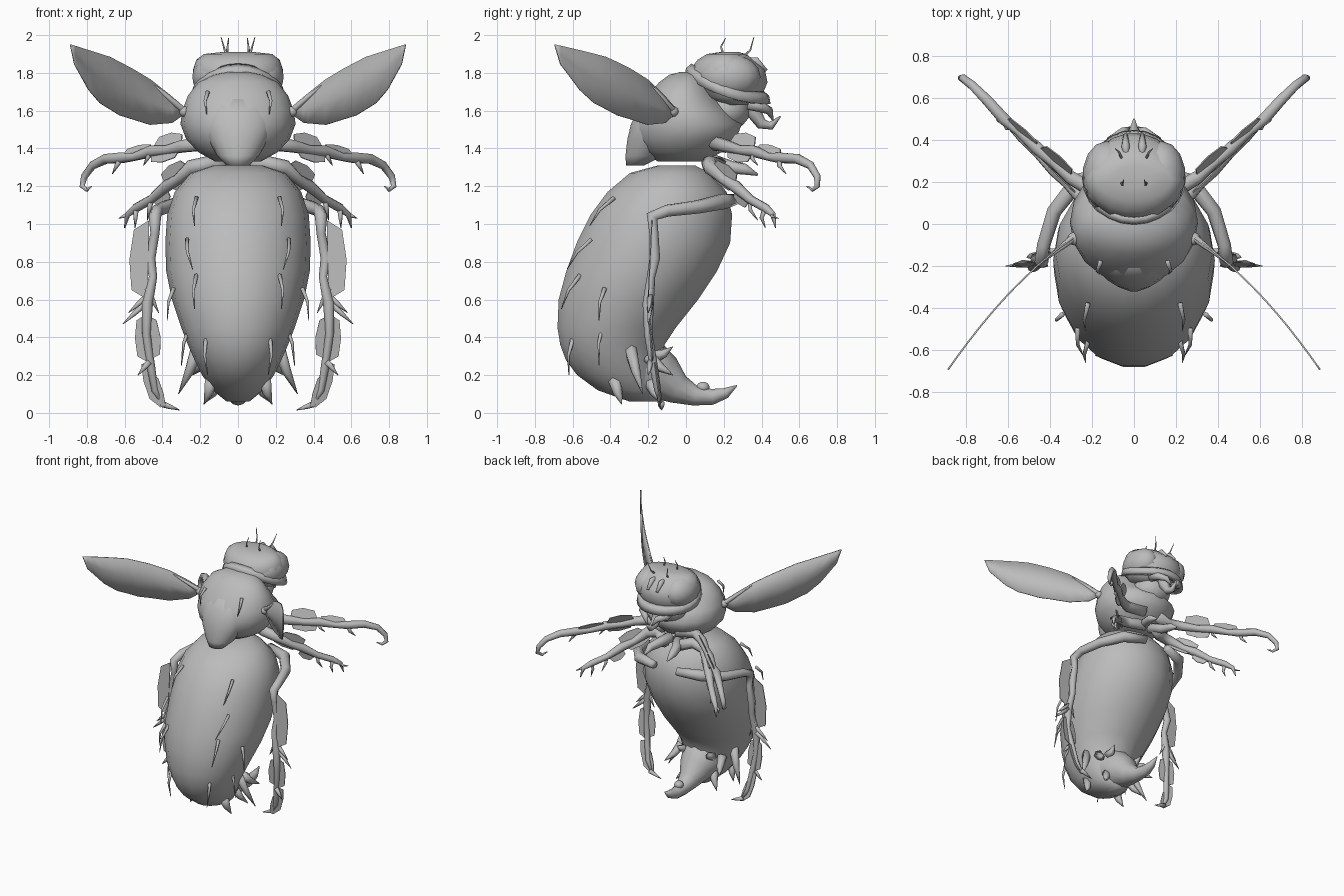
import bpy, bmesh, math
from mathutils import Vector, Quaternion

grey = bpy.data.materials.new("shell_grey")
grey.diffuse_color = (0.5, 0.5, 0.5, 1)


def finish(name, bm, smooth=True):
    bmesh.ops.recalc_face_normals(bm, faces=bm.faces)
    me = bpy.data.meshes.new(name)
    bm.to_mesh(me)
    bm.free()
    me.materials.append(grey)
    for p in me.polygons:
        p.use_smooth = smooth
    ob = bpy.data.objects.new(name, me)
    bpy.context.collection.objects.link(ob)
    return ob


def skin(bm, rings):
    n = len(rings[0])
    for a, b in zip(rings, rings[1:]):
        for i in range(n):
            bm.faces.new((a[i], a[(i + 1) % n], b[(i + 1) % n], b[i]))
    bm.faces.new(rings[0])
    bm.faces.new(rings[-1])


def loft(name, rows, taper=0, n=18):
    """Stack of horizontal ovals: z, back y, front y, half width; taper narrows the front."""
    bm = bmesh.new()
    rings = []
    for z, y0, y1, w in rows:
        rings.append([bm.verts.new((w * math.cos(a) * (1 - taper * max(0, math.sin(a))),
                                    (y0 + y1) / 2 + (y1 - y0) / 2 * math.sin(a), z))
                      for a in (2 * math.pi * i / n for i in range(n))])
    skin(bm, rings)
    return finish(name, bm)


def tube(name, pts, radii, n=8):
    bm = bmesh.new()
    pts = [Vector(p) for p in pts]
    prev = Vector((0, 0, 1))
    q = Quaternion()
    rings = []
    for i, p in enumerate(pts):
        t = (pts[min(i + 1, len(pts) - 1)] - pts[max(i - 1, 0)]).normalized()
        q = prev.rotation_difference(t) @ q
        prev = t
        rings.append([bm.verts.new(p + q @ Vector((math.cos(a), math.sin(a), 0)) * radii[i])
                      for a in (2 * math.pi * k / n for k in range(n))])
    skin(bm, rings)
    return finish(name, bm)


def ball(name, loc, scale, n=14):
    bm = bmesh.new()
    bmesh.ops.create_uvsphere(bm, u_segments=n, v_segments=n // 2 + 1, radius=1)
    for v in bm.verts:
        v.co = Vector(loc) + Vector([a * b for a, b in zip(v.co, scale)])
    return finish(name, bm)


def fin(name, p, q, off):
    p, q, off = Vector(p), Vector(q), Vector(off)
    d = q - p
    bm = bmesh.new()
    bm.faces.new([bm.verts.new(c) for c in
                  (p, p + d * 0.12 + off * 0.8, p + d * 0.5 + off, p + d * 0.88 + off * 0.85, q)])
    mod = finish(name, bm, False).modifiers.new("thickness", "SOLIDIFY")
    mod.thickness, mod.offset = 0.006, 0


def spike(name, p, q, r, bow=(0, -0.02, 0)):
    p, q = Vector(p), Vector(q)
    tube(name, [p, (p + q) / 2 + Vector(bow), q], [r, r * 0.7, 0.002], 6)


# abdomen and curled tail
loft("abdomen", [(1.31, -.15, .05, .13), (1.27, -.3, .13, .25), (1.17, -.42, .22, .335),
                 (1.05, -.51, .25, .375), (.9, -.585, .24, .385), (.75, -.64, .17, .38),
                 (.6, -.68, .07, .35), (.45, -.685, -.05, .3), (.36, -.67, -.11, .265),
                 (.28, -.64, -.12, .23), (.2, -.58, -.12, .19), (.12, -.47, -.13, .135), (.06, -.3, -.15, .06)])
tube("tail", [(0, -.3, .27), (0, -.2, .23), (0, -.12, .185), (0, -.04, .125), (0, .05, .09),
              (0, .14, .085), (0, .21, .105), (0, .27, .145)],
     [.17, .16, .125, .08, .052, .042, .028, .003], 12)
ball("tail_knob", (0, .09, .135), (.035, .035, .03))

# thorax with rear shield
loft("thorax", [(1.33, -.15, .1, .12), (1.38, -.23, .19, .21), (1.45, -.28, .27, .275),
                (1.53, -.285, .3, .305), (1.6, -.255, .23, .295), (1.68, -.2, .16, .265),
                (1.75, -.145, .12, .21), (1.79, -.09, .1, .13), (1.805, -.03, .05, .05)])
loft("rear_shield", [(1.31, -.318, -.22, .06), (1.36, -.322, -.12, .11), (1.45, -.312, -.08, .16),
                     (1.53, -.293, -.04, .19), (1.6, -.258, -.02, .19), (1.67, -.205, 0, .15)])
ball("neck", (0, .2, 1.6), (.15, .14, .11))

# head
loft("head", [(1.63, .18, .36, .15), (1.67, .08, .4, .21), (1.75, .02, .435, .237),
              (1.82, .02, .42, .237), (1.87, .06, .36, .22), (1.9, .11, .32, .18),
              (1.91, .18, .28, .09)], .12)
bm = bmesh.new()
strip = []
N = 24
for i in range(N):
    a = 2 * math.pi * i / N
    c, s = math.cos(a), math.sin(a)
    c *= 1 - .12 * max(0, s)
    z = 1.665 + 0.145 * ((1 - s) / 2) ** 2
    strip.append([bm.verts.new((r * c, .22 + (r - .02) * s, z + dz))
                  for r, dz in ((.21, .04), (.24, .015), (.248, -.03), (.2, -.03))])
for i in range(N):
    a, b = strip[i], strip[(i + 1) % N]
    for k in range(4):
        bm.faces.new((a[k], b[k], b[(k + 1) % 4], a[(k + 1) % 4]))
finish("head_brim", bm)
tube("proboscis", [(0, .34, 1.66), (0, .36, 1.59), (0, .4, 1.53), (0, .45, 1.52), (0, .5, 1.57)],
     [.05, .04, .03, .022, .004])

# wing outlines (x, z), bent backwards along x
UP = [(.28, 1.615), (.37, 1.69), (.465, 1.765), (.565, 1.825), (.68, 1.885), (.885, 1.95)]
LOW = [(.28, 1.585), (.35, 1.535), (.465, 1.525), (.625, 1.575), (.73, 1.64), (.79, 1.71), (.865, 1.845), (.885, 1.94)]


def wing_y(x):
    t = (x - .28) / .61
    return -.06 - .4 * t - .24 * t * t


def edge(line, x):
    for (x0, z0), (x1, z1) in zip(line, line[1:]):
        if x <= x1 + 1e-6:
            return z0 + (z1 - z0) * (x - x0) / (x1 - x0)
    return line[-1][1]


for s, side in ((1, "right"), (-1, "left")):
    def m(*pts):
        return [(s * x, y, z) for x, y, z in pts]

    # eyes, feelers, jaws
    ball("eye_" + side, (s * .13, .23, 1.78), (.115, .165, .12))
    tube("feeler_" + side, m((.035, .31, 1.87), (.04, .37, 1.865), (.04, .425, 1.81)), [.012, .02, .01])
    tube("jaw_" + side, m((.1, .33, 1.64), (.1, .4, 1.62), (.05, .44, 1.6), (.02, .46, 1.55)),
         [.035, .03, .022, .004])
    spike("head_hair_" + side, *m((.06, .2, 1.89), (.05, .21, 1.985)), .008)
    spike("brow_hair_" + side, *m((.05, .29, 1.87), (.09, .36, 1.99)), .008, (0, .015, -.01))

    # wing skin between upper and lower outline
    bm = bmesh.new()
    cols = []
    for x in sorted({p[0] for p in UP + LOW} | {.84}):
        z0, z1 = edge(LOW, x), edge(UP, x)
        cols.append([bm.verts.new((s * x, wing_y(x), z0 + (z1 - z0) * k / 2)) for k in range(3)])
    for a, b in zip(cols, cols[1:]):
        for k in range(2):
            bm.faces.new((a[k], b[k], b[k + 1], a[k + 1]))
    mod = finish("wing_" + side, bm).modifiers.new("thickness", "SOLIDIFY")
    mod.thickness, mod.offset = .008, 0
    ball("wing_root_" + side, (s * .285, -.07, 1.595), (.032, .032, .028), 10)
    tube("wing_vein_" + side, m((.24, -.04, 1.58), (.3, -.075, 1.61), (.45, wing_y(.45), 1.74)), [.03, .018, .004])

    # front leg with hooked claw
    fl = m((.06, .2, 1.42), (.2, .16, 1.425), (.3, .22, 1.41), (.38, .29, 1.39), (.46, .36, 1.385),
           (.55, .44, 1.355), (.62, .5, 1.35), (.7, .59, 1.345), (.77, .66, 1.31), (.815, .695, 1.25),
           (.825, .695, 1.2), (.8, .67, 1.18), (.775, .64, 1.2))
    tube("front_leg_" + side, fl, [.045, .04, .034, .026, .032, .022, .03, .027, .022, .019, .015, .01, .003])
    spike("front_claw_" + side, fl[6], (s * .665, .53, 1.265), .018)
    spike("front_thorn_" + side, fl[4], (s * .5, .38, 1.31), .016)
    fin("front_fin_upper_" + side, fl[2], fl[4], (-.03 * s, .03, .085))
    fin("front_fin_lower_" + side, fl[2], fl[4], (.02 * s, -.02, -.07))
    fin("front_fin_outer_" + side, fl[4], fl[6], (-.02 * s, .02, .05))

    # middle leg
    ml = m((.05, .2, 1.3), (.15, .12, 1.32), (.25, .13, 1.3), (.32, .2, 1.235), (.38, .26, 1.2), (.46, .34, 1.13),
           (.54, .42, 1.085), (.585, .46, 1.05), (.6, .475, .98))
    tube("middle_leg_" + side, ml, [.045, .042, .04, .028, .033, .024, .024, .016, .003])
    spike("middle_claw_a_" + side, ml[6], (s * .545, .42, .98), .016)
    spike("middle_claw_b_" + side, ml[5], (s * .48, .38, 1.02), .016)
    spike("middle_claw_c_" + side, ml[7], (s * .63, .49, 1.03), .012)
    fin("middle_fin_upper_" + side, ml[2], ml[4], (.05 * s, .03, .06))
    fin("middle_fin_lower_" + side, ml[4], ml[5], (-.04 * s, -.02, -.06))
    fin("middle_fin_back_" + side, ml[2], ml[4], (-.05 * s, -.02, -.04))
    tube("hip_" + side, m((.03, .14, 1.33), (.08, .24, 1.3), (.1, .31, 1.29), (.1, .38, 1.26)), [.04, .035, .03, .006])

    # hind leg
    hl = m((.1, .26, 1.13), (.27, .2, 1.12), (.38, .06, 1.09), (.43, -.1, 1.07), (.44, -.18, 1.04),
           (.44, -.17, .95), (.465, -.165, .82), (.45, -.185, .72), (.48, -.2, .58), (.485, -.2, .42), (.46, -.17, .24),
           (.44, -.15, .12), (.39, -.13, .03))
    tube("hind_leg_" + side, hl, [.03, .042, .036, .032, .033, .024, .028, .022, .03, .022, .022, .018, .005])
    fin("thigh_fin_" + side, (s * .47, -.18, 1.02), (s * .48, -.2, .6), (.1 * s, 0, 0))
    fin("shin_fin_" + side, (s * .49, -.2, .52), (s * .48, -.18, .27), (.06 * s, .01, 0))
    fin("shin_fin_inner_" + side, (s * .49, -.2, .52), (s * .47, -.18, .28), (-.07 * s, -.01, 0))
    fin("foot_fin_" + side, (s * .47, -.17, .27), (s * .41, -.14, .03), (.06 * s, .01, .02))
    fin("foot_fin_inner_" + side, (s * .46, -.17, .22), (s * .41, -.14, .03), (-.04 * s, 0, -.02))
    for i, (a, b) in enumerate((((.48, .66), (.42, .53)), ((.48, .62), (.58, .53)), ((.49, .58), (.61, .47)),
                                ((.47, .27), (.53, .2)), ((.41, .05), (.31, .015)))):
        spike(f"hind_spur_{i}_{side}", (s * a[0], -.19 + .06 * (i == 4), a[1]),
              (s * b[0], -.2 + .07 * (i == 4), b[1]), .018, (0, 0, 0))

    # bristles on back and sides
    for i, (p, q) in enumerate((((.22, -.38, 1.14), (.23, -.51, .99)), ((.27, -.5, .92), (.24, -.63, .76)),
                                ((.22, -.56, .73), (.23, -.66, .55)), ((.17, -.6, .39), (.16, -.62, .2)),
                                ((.34, -.43, .66), (.375, -.46, .49)), ((.25, -.44, .47), (.3, -.46, .25)),
                                ((.16, -.18, 1.7), (.165, -.24, 1.58)))):
        spike(f"bristle_{i}_{side}", (s * p[0], p[1], p[2]), (s * q[0], q[1], q[2]), .012, (.012 * s, -.012, .01))
    # fleshy spines around the tail
    for i, (p, q) in enumerate((((.21, -.3, .36), (.315, -.23, .1)), ((.18, -.2, .3), (.24, -.07, .2)),
                                ((.14, -.38, .18), (.18, -.34, .045)), ((.1, -.2, .18), (.18, -.13, .05)),
                                ((.12, -.16, .3), (.13, -.07, .35)))):
        spike(f"tail_spine_{i}_{side}", (s * p[0], p[1], p[2]), (s * q[0], q[1], q[2]), .036, (-.005 * s, 0, -.01))
